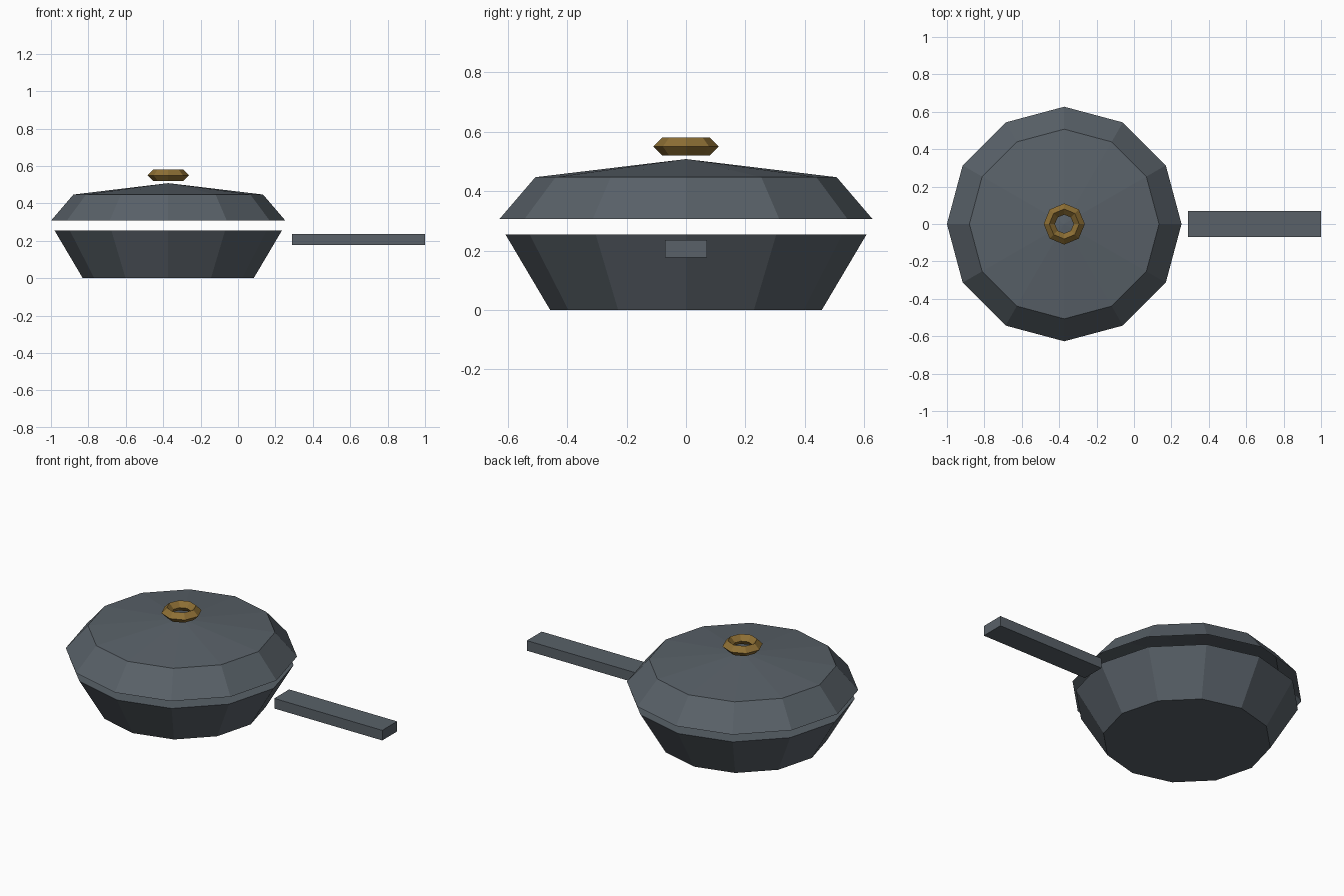
import bpy
import bmesh
from math import cos, sin, pi

if "Cube" in bpy.data.objects:
    bpy.data.objects.remove(bpy.data.objects["Cube"])

CX = -0.373  # centre of the round parts


def material(name, rgb):
    m = bpy.data.materials.new(name)
    m.diffuse_color = (*rgb, 1)
    m.use_nodes = True
    m.node_tree.nodes["Principled BSDF"].inputs["Base Color"].default_value = m.diffuse_color
    return m


iron = material("dark_iron", (0.10, 0.12, 0.14))
brass = material("brass", (0.27, 0.16, 0.035))


def finish(name, bm, mat):
    bmesh.ops.recalc_face_normals(bm, faces=bm.faces)
    mesh = bpy.data.meshes.new(name)
    bm.to_mesh(mesh)
    bm.free()
    mesh.materials.append(mat)
    ob = bpy.data.objects.new(name, mesh)
    bpy.context.collection.objects.link(ob)
    return ob


def lathe(name, profile, sides, mat, cap=False, apex=None, loop=False):
    """Revolve (radius, z) points around the vertical axis at CX."""
    bm = bmesh.new()
    rings = [[bm.verts.new((CX + r * cos(2 * pi * i / sides),
                            r * sin(2 * pi * i / sides), z))
              for i in range(sides)] for r, z in profile]
    pairs = list(zip(rings, rings[1:]))
    if loop:
        pairs.append((rings[-1], rings[0]))
    for a, b in pairs:
        for i in range(sides):
            j = (i + 1) % sides
            bm.faces.new((a[i], a[j], b[j], b[i]))
    if cap:
        bm.faces.new(rings[0])
        bm.faces.new(rings[-1])
    if apex is not None:
        tip = bm.verts.new((CX, 0, apex))
        for i in range(sides):
            bm.faces.new((rings[-1][i], rings[-1][(i + 1) % sides], tip))
    return finish(name, bm, mat)


# Tapered pan body
lathe("pan_body", [(0.457, 0), (0.608, 0.255)], 12, iron, cap=True)

# Faceted dome lid, open underneath
lid = lathe("lid", [(0.627, 0.307), (0.507, 0.447)], 12, iron, apex=0.508)

# Ring knob with a diamond cross-section
lathe("lid_ring", [(0.11, 0.55), (0.08, 0.58), (0.05, 0.55), (0.08, 0.52)],
      8, brass, loop=True)

# Straight handle
bm = bmesh.new()
bmesh.ops.create_cube(bm, size=1)
bmesh.ops.scale(bm, vec=(0.712, 0.14, 0.06), verts=bm.verts)
bmesh.ops.translate(bm, vec=(0.644, 0, 0.206), verts=bm.verts)
finish("handle", bm, iron)
